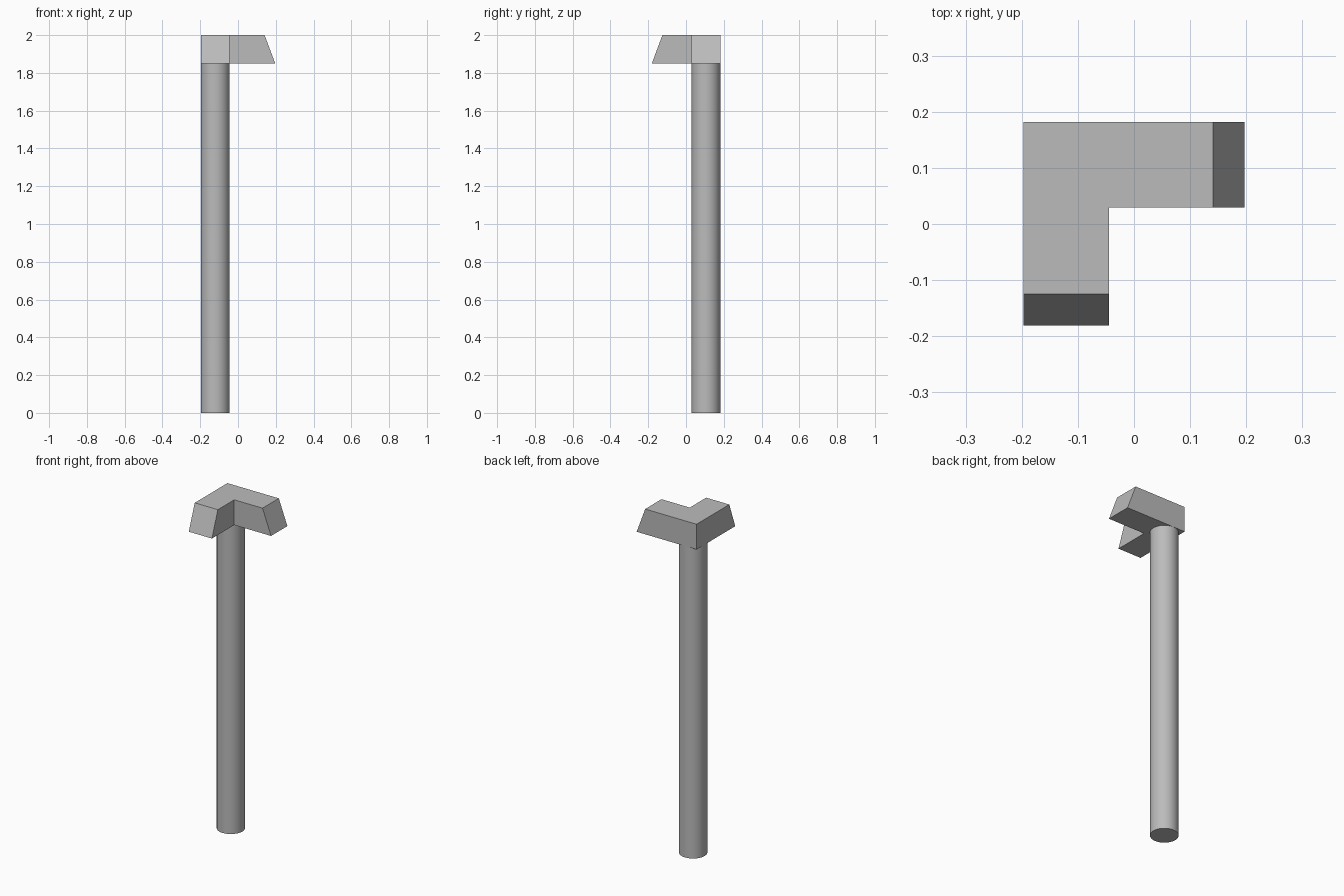
import bpy
import bmesh

cube = bpy.data.objects.get("Cube")
if cube:
    bpy.data.objects.remove(cube, do_unlink=True)

# Single concrete-grey colour
grey = bpy.data.materials.new("concrete_grey")
grey.use_nodes = True
colour = (0.5, 0.5, 0.5, 1)
grey.diffuse_color = colour
grey.node_tree.nodes["Principled BSDF"].inputs["Base Color"].default_value = colour

LEFT, INNER_X, RIGHT = -0.197, -0.045, 0.197
FRONT, INNER_Y, BACK = -0.181, 0.029, 0.182
UNDERSIDE, TOP, SLOPE = 1.85, 2.0, 0.056

# Round column under the corner of the cap
bpy.ops.mesh.primitive_cylinder_add(
    vertices=64, radius=0.076, depth=UNDERSIDE,
    location=((LEFT + INNER_X) / 2, (INNER_Y + BACK) / 2, UNDERSIDE / 2))
column = bpy.context.object
column.name = "column"
column.data.materials.append(grey)
bpy.ops.object.shade_smooth_by_angle()


def l_outline(inset):
    """Corner outline whose two free ends are pulled in by inset."""
    return [(LEFT, FRONT + inset), (INNER_X, FRONT + inset),
            (INNER_X, INNER_Y), (RIGHT - inset, INNER_Y),
            (RIGHT - inset, BACK), (LEFT, BACK)]


# L-shaped cap with sloping ends
bm = bmesh.new()
lower = [bm.verts.new((x, y, UNDERSIDE)) for x, y in l_outline(0)]
upper = [bm.verts.new((x, y, TOP)) for x, y in l_outline(SLOPE)]
bm.faces.new(lower[::-1])
bm.faces.new(upper)
for i in range(len(lower)):
    j = (i + 1) % len(lower)
    bm.faces.new((lower[i], lower[j], upper[j], upper[i]))
mesh = bpy.data.meshes.new("corner_cap")
bm.to_mesh(mesh)
bm.free()
mesh.materials.append(grey)
cap = bpy.data.objects.new("corner_cap", mesh)
bpy.context.collection.objects.link(cap)
